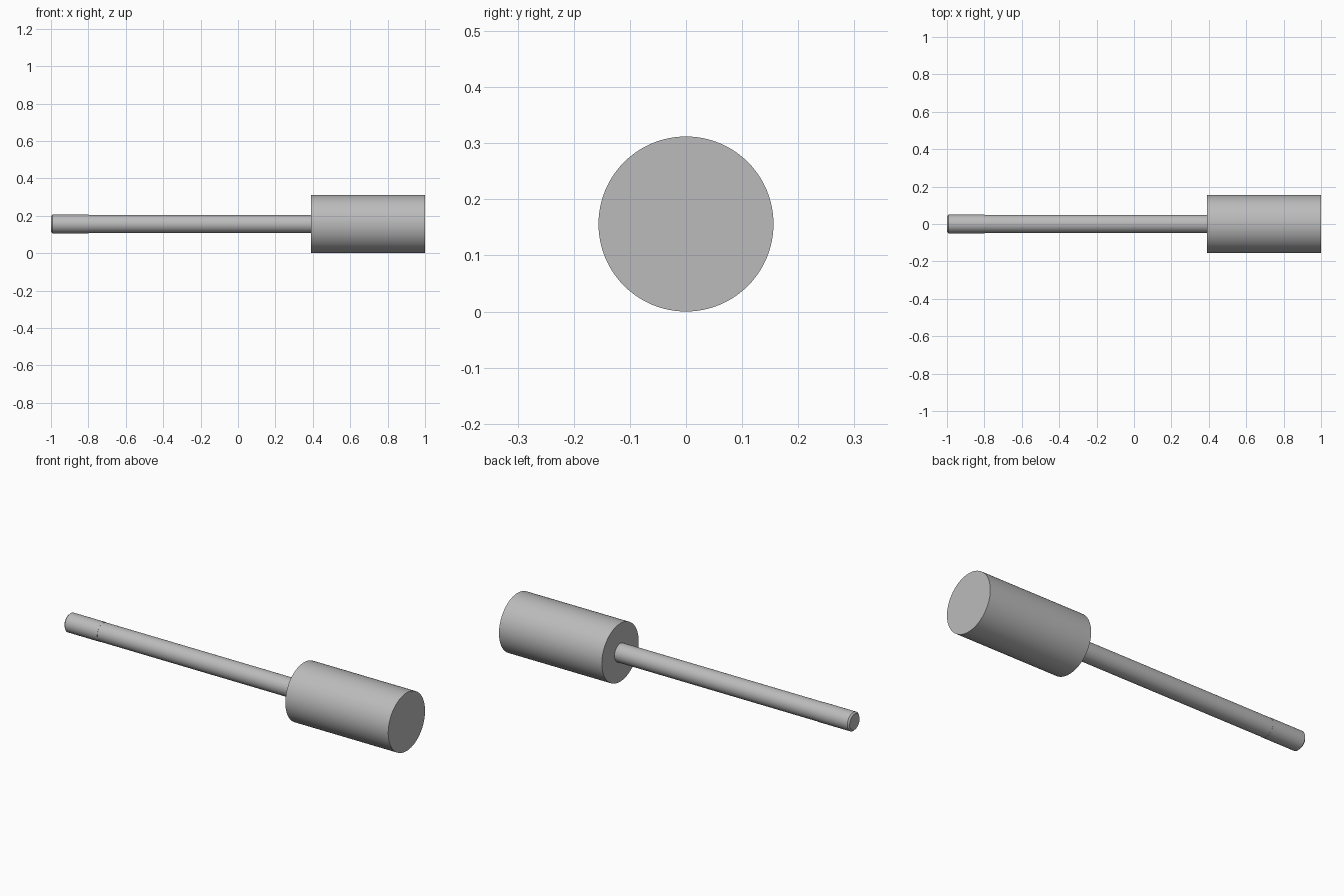
import bpy, bmesh, math
from mathutils import Matrix

cube = bpy.data.objects.get("Cube")
if cube:
    bpy.data.objects.remove(cube, do_unlink=True)

SIDES = 96
HEAD_R = 0.156
SHAFT_R = 0.05

steel = bpy.data.materials.new("grey_steel")
steel.use_nodes = True
steel.diffuse_color = (0.5, 0.5, 0.5, 1)
steel.node_tree.nodes["Principled BSDF"].inputs["Base Color"].default_value = (0.5, 0.5, 0.5, 1)


def turned_part(name, profile):
    """Lathe a list of (x, radius) points around the long axis, with flat caps."""
    bm = bmesh.new()
    rings = []
    for x, r in profile:
        ring = bmesh.ops.create_circle(
            bm, segments=SIDES, radius=r,
            matrix=Matrix.Translation((x, 0, HEAD_R)) @ Matrix.Rotation(math.pi / 2, 4, 'Y'))
        rings.append(ring["verts"])
    for a, b in zip(rings, rings[1:]):
        for i in range(SIDES):
            j = (i + 1) % SIDES
            bm.faces.new((a[i], a[j], b[j], b[i]))
    bm.faces.new(rings[0])
    bm.faces.new(rings[-1])
    bmesh.ops.recalc_face_normals(bm, faces=bm.faces)
    mesh = bpy.data.meshes.new(name)
    bm.to_mesh(mesh)
    bm.free()
    mesh.materials.append(steel)
    obj = bpy.data.objects.new(name, mesh)
    bpy.context.collection.objects.link(obj)
    bpy.ops.object.select_all(action='DESELECT')
    obj.select_set(True)
    bpy.context.view_layer.objects.active = obj
    bpy.ops.object.shade_smooth_by_angle(angle=math.radians(30))
    return obj


# Wide cylindrical head
turned_part("head", [(0.39, HEAD_R), (1.0, HEAD_R)])

# Long shaft, seated against the head
turned_part("shaft", [(-0.8, SHAFT_R - 0.001), (0.39, SHAFT_R - 0.001)])

# Tip section with a small chamfer, a hair wider than the shaft
turned_part("shaft_tip", [(-1.0, SHAFT_R - 0.008), (-0.992, SHAFT_R), (-0.8, SHAFT_R)])
